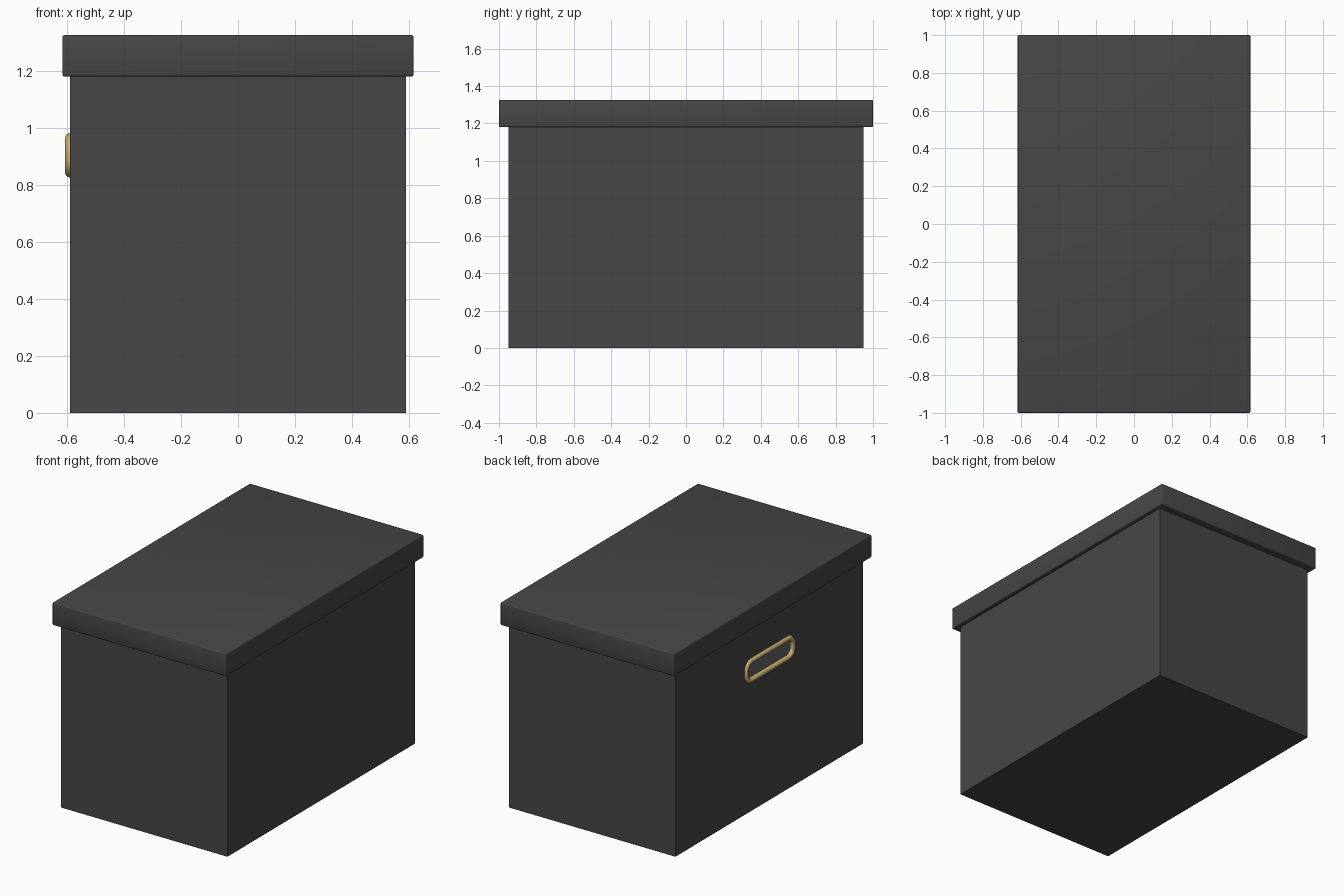
import bpy, math

if "Cube" in bpy.data.objects:
    bpy.data.objects.remove(bpy.data.objects["Cube"])


def material(name, rgb):
    m = bpy.data.materials.new(name)
    m.diffuse_color = (*rgb, 1)
    m.use_nodes = True
    m.node_tree.nodes["Principled BSDF"].inputs["Base Color"].default_value = m.diffuse_color
    return m


charcoal = material("charcoal card", (0.062, 0.062, 0.062))
brass = material("pale brass", (0.60, 0.44, 0.17))


def activate(ob):
    bpy.ops.object.select_all(action='DESELECT')
    ob.select_set(True)
    bpy.context.view_layer.objects.active = ob


def box(name, half_x, half_y, z0, z1, mat=None):
    bpy.ops.mesh.primitive_cube_add(size=1, location=(0, 0, (z0 + z1) / 2))
    ob = bpy.context.object
    ob.name = name
    ob.scale = (2 * half_x, 2 * half_y, z1 - z0)
    bpy.ops.object.transform_apply(location=True, rotation=False, scale=True)
    if mat:
        ob.data.materials.append(mat)
    return ob


def cut(ob, cutter):
    activate(ob)
    mod = ob.modifiers.new("cut", 'BOOLEAN')
    mod.operation = 'DIFFERENCE'
    mod.solver = 'EXACT'
    mod.object = cutter
    bpy.ops.object.modifier_apply(modifier=mod.name)
    bpy.data.objects.remove(cutter, do_unlink=True)


def rounded_rect(hy, hz, r, zc, steps=10):
    pts = []
    for k, (sy, sz) in enumerate([(1, 1), (-1, 1), (-1, -1), (1, -1)]):
        for i in range(steps + 1):
            a = math.pi / 2 * (k + i / steps)
            pts.append((sy * (hy - r) + r * math.cos(a),
                        zc + sz * (hz - r) + r * math.sin(a)))
    return pts


# hollow body with a hand hole in the left side
body = box("box_body", 0.59, 0.95, 0, 1.18, charcoal)
cut(body, box("cavity_cutter", 0.572, 0.932, 0.018, 1.3))

outline = rounded_rect(0.237, 0.0615, 0.05, 0.903)
n = len(outline)
verts = [(x, y, z) for x in (-0.7, -0.5) for y, z in outline]
faces = [(i, i + n, (i + 1) % n + n, (i + 1) % n) for i in range(n)]
faces += [tuple(range(n)), tuple(range(2 * n - 1, n - 1, -1))]
mesh = bpy.data.meshes.new("hole_cutter")
mesh.from_pydata(verts, [], faces)
hole = bpy.data.objects.new("hole_cutter", mesh)
bpy.context.collection.objects.link(hole)
activate(hole)
bpy.ops.object.mode_set(mode='EDIT')
bpy.ops.mesh.select_all(action='SELECT')
bpy.ops.mesh.normals_make_consistent(inside=False)
bpy.ops.object.mode_set(mode='OBJECT')
cut(body, hole)

# lid with slightly softened edges
lid = box("lid", 0.616, 1.0, 1.18, 1.325, charcoal)
bev = lid.modifiers.new("soft_edges", 'BEVEL')
bev.width = 0.007
bev.segments = 3
activate(lid)
bpy.ops.object.modifier_apply(modifier=bev.name)
bpy.ops.object.shade_smooth_by_angle(angle=math.radians(35))

# brass rim around the hand hole
curve = bpy.data.curves.new("handle_rim", 'CURVE')
curve.dimensions = '3D'
curve.bevel_depth = 0.016
curve.bevel_resolution = 4
spline = curve.splines.new('POLY')
spline.points.add(n - 1)
for p, (y, z) in zip(spline.points, outline):
    p.co = (-0.59, y, z, 1)
spline.use_cyclic_u = True
rim = bpy.data.objects.new("handle_rim", curve)
bpy.context.collection.objects.link(rim)
curve.materials.append(brass)
activate(rim)
bpy.ops.object.convert(target='MESH')
bpy.ops.object.shade_smooth_by_angle(angle=math.radians(50))
